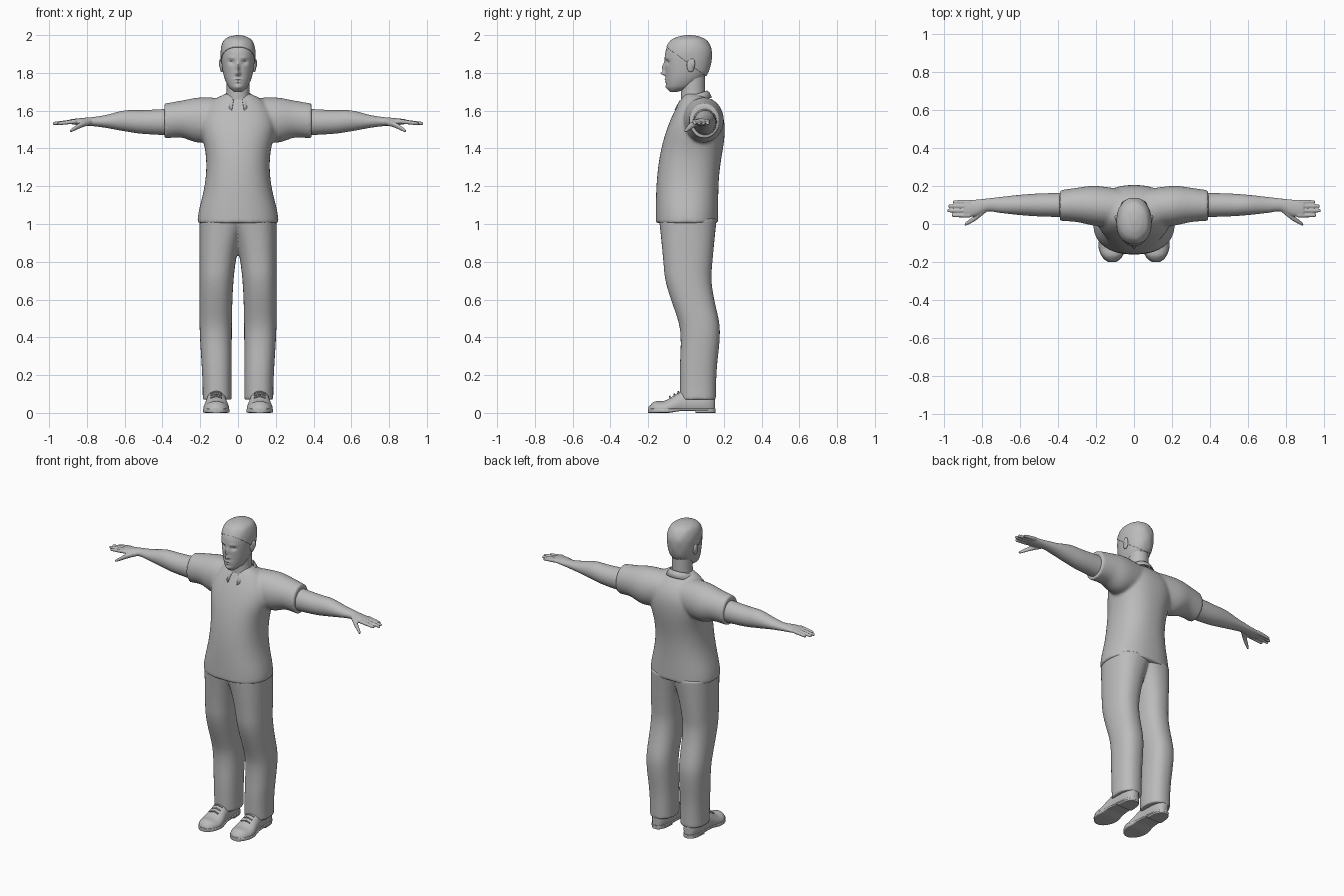
import bpy, bmesh, math
from mathutils import Vector, Matrix

cube = bpy.data.objects.get("Cube")
if cube:
    bpy.data.objects.remove(cube, do_unlink=True)

shade = .5
grey = bpy.data.materials.new("plain_grey")
grey.use_nodes = True
grey.diffuse_color = (shade, shade, shade, 1)
grey.node_tree.nodes["Principled BSDF"].inputs["Base Color"].default_value = grey.diffuse_color


def bump(value, centre, width):
    """Soft hill of height one."""
    return math.exp(-((value - centre) / width) ** 2)


def ramp(value, start, end):
    """Smooth rise from zero to one."""
    t = min(max((value - start) / (end - start), 0), 1)
    return t * t * (3 - 2 * t)


def span(start, end, count):
    return [start + (end - start) * i / count for i in range(count + 1)]


def spline(rows, steps=6):
    """Smooth curve through rows of numbers."""
    points = [Vector(row) for row in rows]
    result = []
    for i, (start, end) in enumerate(zip(points, points[1:])):
        before = points[max(i - 1, 0)]
        after = points[min(i + 2, len(points) - 1)]
        leave, arrive = (end - before) / 2, (after - start) / 2
        for step in range(steps):
            t = step / steps
            ease = ramp(t, 0, 1)
            result.append(start.lerp(end, ease) + leave * t * (1 - t) ** 2
                          - arrive * t * t * (1 - t))
    return result + [points[-1]]


def loft(bm, axis, sections, sides=32, power=2, floor=-1):
    """Skin over ovals: position, middle on both cross axes, half size on both cross axes."""
    def bend(value):
        return math.copysign(abs(value) ** (2 / power), value)
    rings = []
    for along, mid_u, mid_v, half_u, half_v in sections:
        ring = []
        for k in range(sides):
            angle = math.tau * k / sides
            u = mid_u + half_u * bend(math.cos(angle))
            v = mid_v + half_v * bend(math.sin(angle))
            spot = Vector({"x": (along, u, v), "y": (u, along, v), "z": (u, v, along)}[axis])
            spot.z = max(spot.z, floor)
            ring.append(bm.verts.new(spot))
        rings.append(ring)
    for lower, upper in zip(rings, rings[1:]):
        for k in range(sides):
            bm.faces.new((lower[k], lower[k - 1], upper[k - 1], upper[k]))
    bm.faces.new(rings[0])
    bm.faces.new(rings[-1])


def rod(bm, points):
    """Round finger or cord running along x; each point: x, y, z, radius."""
    loft(bm, "x", spline([(x, y, z, r, r) for x, y, z, r in points]), sides=12)


def ball(bm, centre, size):
    matrix = Matrix.Translation(centre) @ Matrix.Diagonal((*size, 1))
    bmesh.ops.create_uvsphere(bm, u_segments=24, v_segments=16, radius=1, matrix=matrix)


def finish(name, bm, mirror=False, voxel=0, smooth=0, shell=0):
    bmesh.ops.recalc_face_normals(bm, faces=bm.faces[:])
    mesh = bpy.data.meshes.new(name)
    bm.to_mesh(mesh)
    bm.free()
    mesh.materials.append(grey)
    obj = bpy.data.objects.new(name, mesh)
    bpy.context.collection.objects.link(obj)
    bpy.ops.object.select_all(action="DESELECT")
    obj.select_set(True)
    bpy.context.view_layer.objects.active = obj
    bpy.ops.object.shade_smooth_by_angle(angle=math.radians(50))
    if mirror:
        obj.modifiers.new("mirror", "MIRROR").use_mirror_merge = False
    if voxel:
        fuse = obj.modifiers.new("fuse", "REMESH")
        fuse.mode = "VOXEL"
        fuse.voxel_size = voxel
        fuse.use_smooth_shade = True
    if smooth:
        obj.modifiers.new("soften", "SMOOTH").iterations = smooth
    if shell:
        obj.modifiers.new("shell", "SOLIDIFY").thickness = shell


def shirt_section(z):
    """Flared hem, narrow waist, broad chest, domed shoulders."""
    dome = math.sqrt(1 - max((z - 1.5) / .2, 0) ** 3)
    width = (.165 + .05 * bump(z, 1, .17) + .035 * bump(z, 1.53, .12)) * dome
    front = -.16 + .16 * ((z - 1) / .7) ** 3
    back = (.17 + .035 * bump(z, 1.5, .18)) * dome
    return z, 0, (front + back) / 2, width, (back - front) / 2


# Shirt: body and sleeves fused into one cloth shape
bm = bmesh.new()
loft(bm, "z", [shirt_section(z) for z in span(1.005, 1.69, 40)], sides=48, power=2.3)
sleeve = spline([(.05, .08, 1.56, .1, .105), (.2, .095, 1.55, .105, .12),
                 (.3, .1, 1.555, .09, .098), (.39, .097, 1.545, .08, .093)])
loft(bm, "x", sleeve)
loft(bm, "x", [(-x, *rest) for x, *rest in sleeve])
finish("shirt", bm, voxel=.009, smooth=6)

# Collar: folded band with two points at the front
bm = bmesh.new()
bands = []
for angle in span(-2.83, 2.83, 40):
    s, c = math.sin(angle), math.cos(angle)
    tip = max(0, abs(angle) - 2) ** 2
    top = 1.683 + .024 * c
    profile = [(.066, top - .03), (.07, top), (.082, top - .01),
               (.095 + .02 * tip, top - .036 - .03 * tip)]
    bands.append([bm.verts.new((r * s, .042 + r * c, z)) for r, z in profile])
for left, right in zip(bands, bands[1:]):
    for k in range(3):
        bm.faces.new((left[k], right[k], right[k + 1], left[k + 1]))
finish("collar", bm, shell=.006)


def leg_section(z):
    """Loose trouser leg: hips lean forward, calf sits back, inner side opens to the crotch."""
    inner = .033 - .08 * z ** 6
    outer = .187 + .017 * ramp(z, .1, .5)
    middle = .063 - .053 * ramp(z, .43, .75) + .012 * bump(z, .4, .13)
    return z, (inner + outer) / 2, middle, (outer - inner) / 2, .095 + .055 * z * z


# Trousers: two legs fused at the hips
bm = bmesh.new()
loft(bm, "z", [leg_section(z) for z in span(.07, 1.03, 40)], power=2.3)
finish("trousers", bm, mirror=True, voxel=.009, smooth=4)

# Arms with hands and fingers
bm = bmesh.new()
loft(bm, "x", spline([(.33, .1, 1.54, .065, .072), (.5, .1, 1.54, .06, .063),
                      (.6, .1, 1.546, .053, .055), (.7, .1, 1.543, .042, .034),
                      (.77, .1, 1.542, .034, .024), (.83, .085, 1.541, .043, .02),
                      (.89, .08, 1.542, .043, .012)]))
for y, tip in ((.045, .955), (.07, .98), (.094, .975), (.116, .95)):
    rod(bm, [(.86, y, 1.543, .012), (tip - .01, y, 1.533, .009), (tip, y, 1.531, .004)])
rod(bm, [(.78, .075, 1.54, .016), (.83, .035, 1.525, .016),
         (.88, .002, 1.497, .01), (.89, -.004, 1.493, .004)])
finish("arms", bm, mirror=True, voxel=.0045, smooth=2)

# Neck
bm = bmesh.new()
loft(bm, "z", [(z, 0, .037, .06 + .012 * ramp(z, 1.7, 1.62), .064) for z in span(1.62, 1.81, 8)])
finish("neck", bm)

# Head, with the face shaped by soft bumps: x, z, width, height, depth
skull = spline([(1.7, 0, -.065, .02, .02), (1.73, 0, -.03, .053, .073),
                (1.8, 0, .002, .079, .11), (1.9, 0, .011, .089, .122),
                (1.96, 0, .014, .077, .099), (1.985, 0, .014, .047, .06),
                (1.994, 0, .014, .012, .015)], steps=14)
features = {
    "nose_tip": (0, 1.797, .012, .01, -.025),
    "nose_bridge": (0, 1.828, .009, .024, -.018),
    "eye_socket": (.035, 1.857, .016, .011, .013),
    "brow": (.034, 1.88, .02, .007, -.004),
    "upper_lip": (0, 1.766, .022, .005, -.007),
    "lower_lip": (0, 1.752, .018, .005, -.006),
    "chin": (0, 1.724, .02, .012, -.007),
}
bm = bmesh.new()
loft(bm, "z", skull, sides=128, power=2.15)
for vert in bm.verts:
    if vert.co.y < -.03:
        side, height = abs(vert.co.x), vert.co.z
        vert.co.y += sum(depth * bump(side, x, wide) * bump(height, z, tall)
                         for x, z, wide, tall, depth in features.values())
finish("head", bm)

# Eyes and ears
bm = bmesh.new()
ball(bm, (.034, -.079, 1.856), (.014, .013, .009))
finish("eyes", bm, mirror=True)
bm = bmesh.new()
ball(bm, (.086, .025, 1.84), (.011, .022, .037))
ball(bm, (.092, .035, 1.85), (.01, .013, .026))
finish("ears", bm, mirror=True, voxel=.003, smooth=3)

# Hair: thin rippled cap cut off along a sloping hairline
bm = bmesh.new()
loft(bm, "z", skull, sides=96, power=2.15)
middle = Vector((0, .01, 1.86))
for vert in bm.verts:
    x, y, z = vert.co
    ripple = .006 * math.sin(90 * x + 40 * y) * math.sin(70 * z)
    vert.co = middle + (vert.co - middle) * (1.04 + ripple)
bmesh.ops.bisect_plane(bm, geom=bm.verts[:] + bm.edges[:] + bm.faces[:],
                       plane_co=(0, 0, 1.86), plane_no=(0, .74, 1), clear_inner=True)
finish("hair", bm, shell=.008)


def shoe_section(y, bottom, top, grow):
    """Narrow heel and broad ball of the foot, rounded off at both ends."""
    dome = math.sqrt(1.05 - abs((y + .022) / .18) ** 5)
    width = (.05 + .018 * bump(y, -.12, .08)) * dome + grow
    return y, .115, (top + bottom) / 2, width, (top - bottom) / 2


# Shoes: upper, sole, heel and laces
bm = bmesh.new()
loft(bm, "y", [shoe_section(y, -.02, .062 + .06 * ramp(y, -.13, 0) - .03 * bump(y, -.2, .02), 0)
               for y in span(-.198, .154, 30)], floor=.012)
finish("shoe_uppers", bm, mirror=True)
bm = bmesh.new()
loft(bm, "y", [shoe_section(y, .01 * ramp(y, -.1, -.02), .024, .003)
               for y in span(-.2, .157, 30)], power=6)
loft(bm, "y", [shoe_section(y, 0, .015, .002) for y in span(.05, .156, 10)], power=6)
finish("shoe_soles", bm, mirror=True)
bm = bmesh.new()
for row in range(3):
    y, z = -.085 + .022 * row, .088 + .012 * row
    rod(bm, [(.085, y, z - .008, .004), (.115, y, z, .004), (.145, y, z - .008, .004)])
finish("laces", bm, mirror=True)
